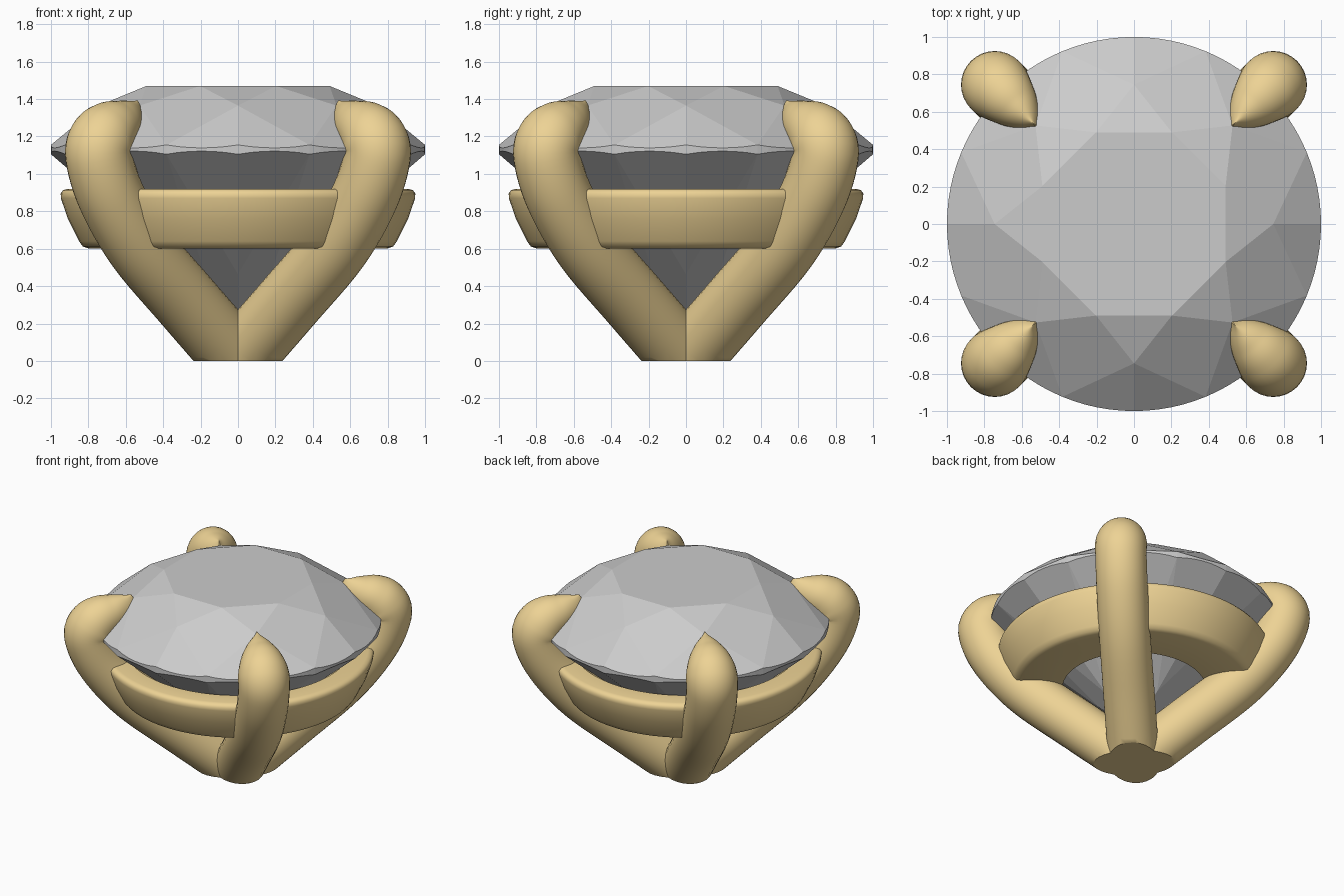
import bpy, bmesh
from math import sin, cos, pi, radians
from mathutils import Vector, Matrix

if "Cube" in bpy.data.objects:
    bpy.data.objects.remove(bpy.data.objects["Cube"])

gold = bpy.data.materials.new("gold")
gold.diffuse_color = (0.85, 0.65, 0.3, 1)
gold.use_nodes = True
gold.node_tree.nodes["Principled BSDF"].inputs["Base Color"].default_value = gold.diffuse_color


def finish(bm, name, mat=None, smooth=False):
    bmesh.ops.recalc_face_normals(bm, faces=bm.faces[:])
    me = bpy.data.meshes.new(name)
    bm.to_mesh(me)
    bm.free()
    ob = bpy.data.objects.new(name, me)
    bpy.context.collection.objects.link(ob)
    if mat:
        me.materials.append(mat)
    if smooth:
        bpy.ops.object.select_all(action='DESELECT')
        ob.select_set(True)
        bpy.context.view_layer.objects.active = ob
        bpy.ops.object.shade_smooth_by_angle(angle=radians(40))
    return ob


def polar(r, a, z):
    return Vector((r * cos(a), r * sin(a), z))


# Gemstone: round brilliant cut, the hull of table, star, girdle, pavilion points and culet
bm = bmesh.new()
pts = [Vector((0, 0, 0.27))]
for k in range(8):
    a = k * pi / 4
    pts += [polar(0.53, a + pi / 8, 1.47), polar(0.745, a, 1.365), polar(0.25, a, 0.463)]
half = pi / 16
for i in range(96):
    a = i * pi / 48
    d = (a % (2 * half)) - half
    dip = cos(d) - cos(half)            # scalloped girdle edge
    pts += [polar(1, a, 1.155 - 0.84 * dip), polar(1, a, 1.105 + 0.87 * dip)]
for p in pts:
    bm.verts.new(p)
bmesh.ops.convex_hull(bm, input=bm.verts[:])
bmesh.ops.dissolve_limit(bm, angle_limit=radians(1.2), verts=bm.verts[:], edges=bm.edges[:])
finish(bm, "gemstone")

# Seat: flared ring under the stone, turned from a rounded profile
profile = [(0.79, 0.92), (0.91, 0.92), (0.935, 0.913), (0.948, 0.895), (0.947, 0.87),
           (0.91, 0.76), (0.85, 0.64), (0.83, 0.612), (0.80, 0.602), (0.50, 0.602)]
bm = bmesh.new()
n = 96
rings = [[bm.verts.new(polar(r, 2 * pi * i / n, z)) for r, z in profile] for i in range(n)]
for i in range(n):
    a, b = rings[i], rings[(i + 1) % n]
    for j in range(len(profile)):
        k = (j + 1) % len(profile)
        bm.faces.new((a[j], b[j], b[k], a[k]))
finish(bm, "seat", gold, True)

# Prong path stations: radius, height, half width, half thickness
stations = [(-0.4, -0.33, 0.18, 0.18), (0.0, 0.0, 0.18, 0.18), (0.38, 0.31, 0.18, 0.18),
            (0.74, 0.61, 0.18, 0.18), (0.96, 0.88, 0.18, 0.18), (1.05, 1.09, 0.18, 0.18),
            (1.025, 1.18, 0.18, 0.18), (0.96, 1.235, 0.16, 0.16), (0.87, 1.275, 0.12, 0.125),
            (0.79, 1.31, 0.065, 0.09), (0.73, 1.345, 0.004, 0.055)]


def spline(st, steps=6):
    v = [Vector(s) for s in st]
    v = [2 * v[0] - v[1]] + v + [2 * v[-1] - v[-2]]
    out = []
    for i in range(1, len(v) - 2):
        p0, p1, p2, p3 = v[i - 1:i + 3]
        for s in range(steps):
            t = s / steps
            out.append(0.5 * (2 * p1 + (p2 - p0) * t + (2 * p0 - 5 * p1 + 4 * p2 - p3) * t * t
                              + (3 * p1 - p0 - 3 * p2 + p3) * t ** 3))
    return out + [v[-2]]


def prong(name, angle):
    bm = bmesh.new()
    path, m, rings = spline(stations), 32, []
    for i, p in enumerate(path):
        d = path[min(i + 1, len(path) - 1)] - path[max(i - 1, 0)]
        t = Vector((d[0], 0, d[1])).normalized()
        nrm = Vector((-t.z, 0, t.x))
        c = Vector((p[0], 0, p[1]))
        rings.append([bm.verts.new(c + nrm * p[3] * cos(2 * pi * j / m)
                                   + Vector((0, p[2] * sin(2 * pi * j / m), 0))) for j in range(m)])
    for a, b in zip(rings, rings[1:]):
        for j in range(m):
            k = (j + 1) % m
            bm.faces.new((a[j], a[k], b[k], b[j]))
    bm.faces.new(rings[-1])
    # flat foot at the ground
    bmesh.ops.bisect_plane(bm, geom=bm.verts[:] + bm.edges[:] + bm.faces[:],
                           plane_co=(0, 0, 0), plane_no=(0, 0, 1), clear_inner=True)
    bmesh.ops.holes_fill(bm, edges=[e for e in bm.edges if e.is_boundary], sides=0)
    bmesh.ops.rotate(bm, verts=bm.verts[:], cent=(0, 0, 0), matrix=Matrix.Rotation(angle, 3, 'Z'))
    finish(bm, name, gold, True)


for k, side in enumerate(("back_right", "back_left", "front_left", "front_right")):
    prong(side + "_prong", pi / 4 + k * pi / 2)
